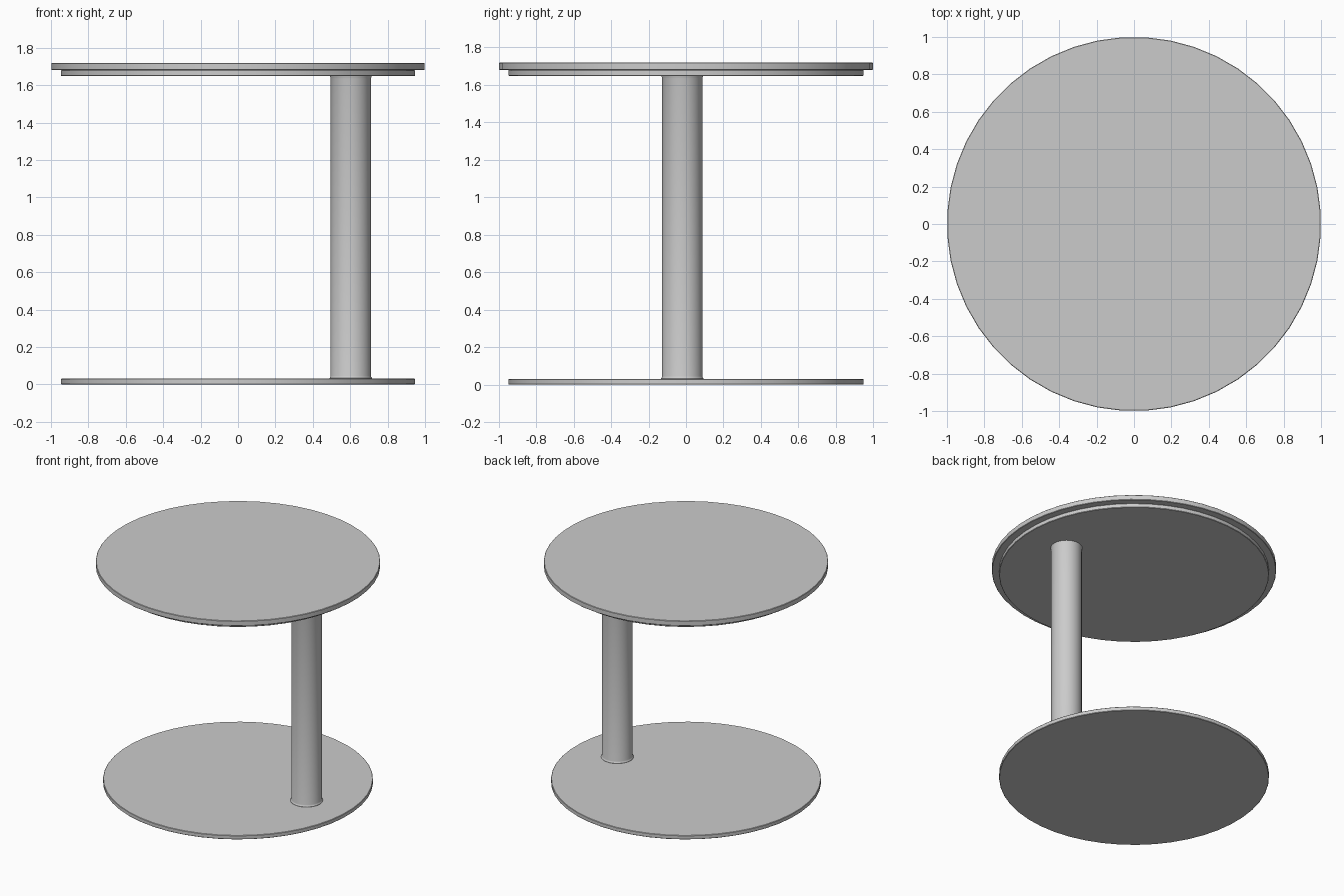
import bpy, math

if "Cube" in bpy.data.objects:
    bpy.data.objects.remove(bpy.data.objects["Cube"])


def lathe(name, profile, centre, sides):
    """Spin a (radius, z) profile about a vertical axis and cap both ends."""
    verts, faces = [], []
    for r, z in profile:
        for i in range(sides):
            a = 2 * math.pi * (i + 0.5) / sides
            verts.append((centre[0] + r * math.cos(a), centre[1] + r * math.sin(a), z))
    for k in range(len(profile) - 1):
        for i in range(sides):
            j = (i + 1) % sides
            a, b = k * sides, (k + 1) * sides
            faces.append((a + i, a + j, b + j, b + i))
    faces.append(tuple(reversed(range(sides))))
    top = (len(profile) - 1) * sides
    faces.append(tuple(range(top, top + sides)))
    mesh = bpy.data.meshes.new(name)
    mesh.from_pydata(verts, [], faces)
    obj = bpy.data.objects.new(name, mesh)
    bpy.context.collection.objects.link(obj)
    bpy.ops.object.select_all(action='DESELECT')
    obj.select_set(True)
    bpy.context.view_layer.objects.active = obj
    bpy.ops.object.shade_smooth_by_angle(angle=math.radians(35))
    return obj


def disc(name, radius, z0, z1, edge=0.003):
    """Flat round plate with slightly eased edges."""
    profile = [(radius - edge, z0), (radius, z0 + edge),
               (radius, z1 - edge), (radius - edge, z1)]
    return lathe(name, profile, (0, 0), 48)


# Round plates: floor base, support plate and table top
disc("base_plate", 0.949, 0.0, 0.031)
disc("support_plate", 0.949, 1.648, 1.68)
disc("table_top", 1.0, 1.68, 1.719)

# Off-centre column with a small flare where it meets each plate
lathe("column",
      [(0.114, 0.029), (0.114, 0.034), (0.110, 0.039), (0.108, 0.046),
       (0.108, 1.634), (0.110, 1.641), (0.112, 1.650)],
      (0.603, -0.02), 32)
